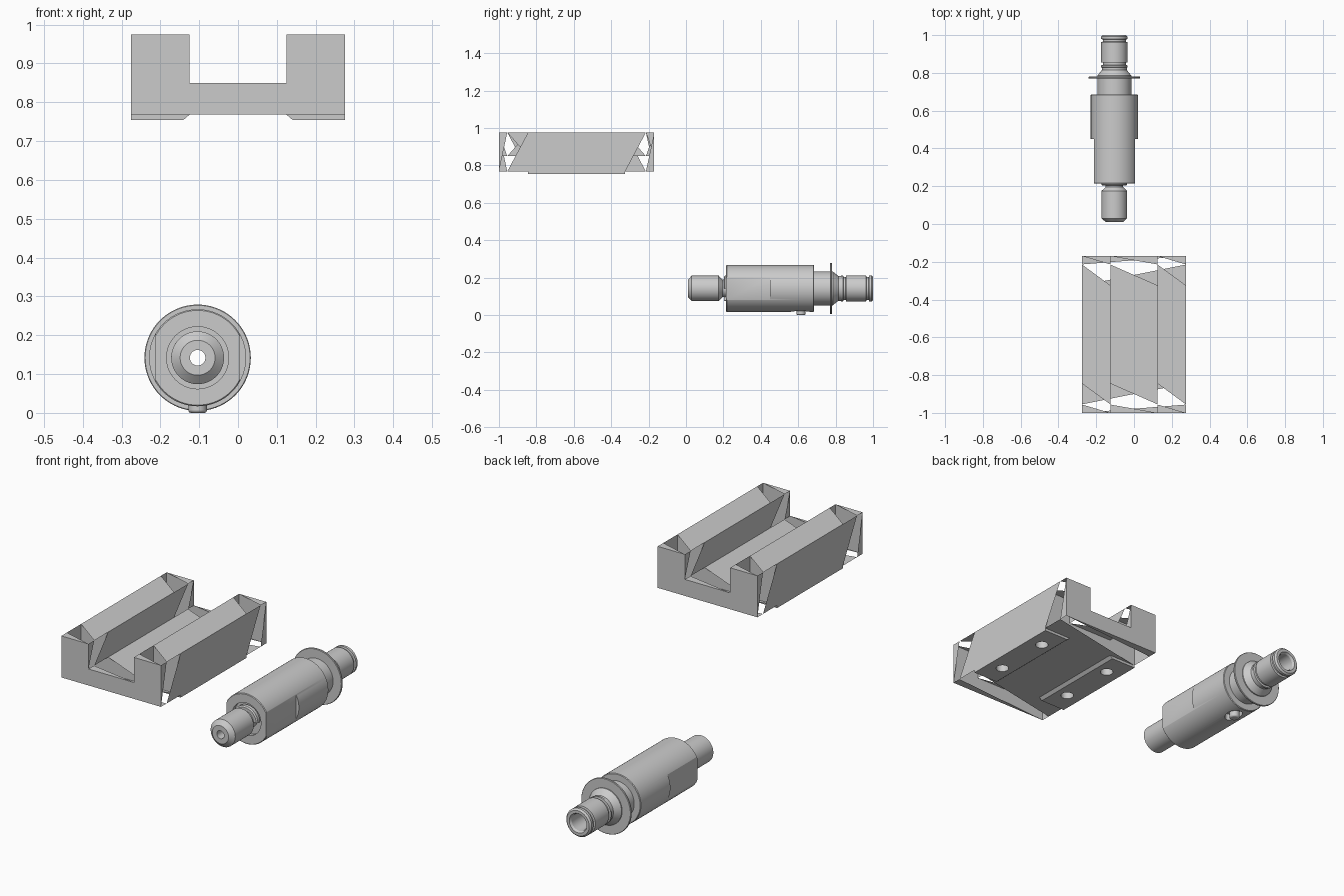
import bpy, bmesh
from math import radians, pi
from mathutils import Matrix, Vector

if "Cube" in bpy.data.objects:
    bpy.data.objects.remove(bpy.data.objects["Cube"])

AX, AZ = -0.104, 0.142          # shaft axis (runs along y)
MID_Y = -0.585                  # centre of the channel block


def make(name, bm, smooth=False):
    bmesh.ops.recalc_face_normals(bm, faces=bm.faces)
    me = bpy.data.meshes.new(name)
    bm.to_mesh(me)
    bm.free()
    ob = bpy.data.objects.new(name, me)
    bpy.context.collection.objects.link(ob)
    if smooth:
        smooth_it(ob)
    return ob


def smooth_it(ob):
    bpy.ops.object.select_all(action='DESELECT')
    ob.select_set(True)
    bpy.context.view_layer.objects.active = ob
    bpy.ops.object.shade_smooth_by_angle(angle=radians(30))


def lathe(name, pts, steps=72, start=0.0, sweep=2 * pi):
    """Spin a closed (y, radius) outline about the shaft axis."""
    bm = bmesh.new()
    vs = [bm.verts.new((AX + r, y, AZ)) for y, r in pts]
    full = sweep > 6.28
    face = bm.faces.new(vs)
    centre = Vector((AX, 0, AZ))
    bmesh.ops.rotate(bm, verts=vs, cent=centre, matrix=Matrix.Rotation(start, 3, 'Y'))
    geom = list(face.edges) if full else [face] + list(face.edges)
    if full:
        bm.faces.remove(face)
    bmesh.ops.spin(bm, geom=geom, cent=centre, axis=(0, 1, 0), angle=sweep,
                   steps=steps, use_duplicate=False)
    bmesh.ops.remove_doubles(bm, verts=bm.verts, dist=1e-5)
    return make(name, bm, True)


def box(name, lo, hi):
    bm = bmesh.new()
    bmesh.ops.create_cube(bm, size=1)
    for v in bm.verts:
        v.co = [(a + b) / 2 + c * (b - a) for a, b, c in zip(lo, hi, v.co)]
    return make(name, bm)


def post(name, x, y, z0, z1, r, stretch=1.0):
    """Upright cylinder between z0 and z1."""
    bm = bmesh.new()
    bmesh.ops.create_cone(bm, cap_ends=True, segments=32, radius1=r, radius2=r, depth=z1 - z0)
    bmesh.ops.scale(bm, vec=(1, stretch, 1), verts=bm.verts)
    bmesh.ops.translate(bm, vec=(x, y, (z0 + z1) / 2), verts=bm.verts)
    return make(name, bm, True)


def cut(ob, cutters):
    for c in cutters:
        m = ob.modifiers.new("cut", 'BOOLEAN')
        m.operation, m.solver, m.object = 'DIFFERENCE', 'EXACT', c
        bpy.context.view_layer.objects.active = ob
        bpy.ops.object.modifier_apply(modifier=m.name)
        bpy.data.objects.remove(c)
    smooth_it(ob)


# Front stub, body and rear shoulder in one turned piece with a through bore
shaft = lathe("turned_shaft", [
    (0.01, 0.02), (0.01, 0.045), (0.03, 0.068), (0.175, 0.068), (0.195, 0.047),
    (0.235, 0.047), (0.235, 0.08), (0.215, 0.08), (0.215, 0.122), (0.218, 0.125),
    (0.682, 0.125), (0.685, 0.122), (0.685, 0.09), (0.785, 0.09), (0.815, 0.066),
    (0.828, 0.066), (0.83, 0.07), (0.84, 0.07), (0.842, 0.061), (0.854, 0.061),
    (0.856, 0.07), (0.963, 0.07), (0.965, 0.061), (0.977, 0.061), (0.979, 0.07),
    (0.992, 0.07), (1.0, 0.062), (1.0, 0.048), (0.99, 0.042), (0.85, 0.042),
    (0.84, 0.02)])

# Wrench flats on the front half of the body, slot underneath
cut(shaft, [
    box("flat_cutter_l", (AX - 0.3, 0.2, -0.1), (AX - 0.109, 0.45, 0.4)),
    box("flat_cutter_r", (AX + 0.109, 0.2, -0.1), (AX + 0.3, 0.45, 0.4)),
    post("slot_cutter", AX, 0.61, -0.05, 0.05, 0.034, 1.5)])

lathe("flange", [(0.77, 0.085), (0.77, 0.135), (0.772, 0.137), (0.778, 0.137),
                 (0.78, 0.135), (0.78, 0.085)])
lathe("retaining_ring", [(0.203, 0.045), (0.203, 0.062), (0.208, 0.068),
                         (0.225, 0.068), (0.225, 0.045)], 56, radians(75), radians(285))
pin = post("locating_pin", AX, 0.615, 0.0, 0.06, 0.024)
bev = pin.modifiers.new("edge", 'BEVEL')
bev.width, bev.segments, bev.limit_method = 0.006, 2, 'ANGLE'

# Channel block: U section with two raised pads below
W, I, TOP, FLOOR, BASE, PAD = 0.275, 0.125, 0.975, 0.85, 0.768, 0.755
upper = [(-W, TOP), (-I, TOP), (-I, FLOOR), (I, FLOOR), (I, TOP), (W, TOP)]
section = upper + [(W, PAD), (0.14, PAD), (I, BASE), (-I, BASE), (-0.14, PAD), (-W, PAD)]
bm = bmesh.new()
f = bm.faces.new([bm.verts.new((x, -0.845, z)) for x, z in section])
ext = bmesh.ops.extrude_face_region(bm, geom=[f])['geom']
bmesh.ops.translate(bm, vec=(0, 0.52, 0), verts=[g for g in ext if isinstance(g, bmesh.types.BMVert)])
block = make("channel_block", bm)
cut(block, [post("hole_cutter", sx * 0.2, MID_Y + sy * 0.145, 0.7, 0.85, 0.03)
            for sx in (-1, 1) for sy in (-1, 1)])

# End caps: U-shaped plate with split triangular skirts, repeated by a half turn
outline = [(-W, BASE)] + upper + [(W, BASE)]
for name, turn in (("front_end_cap", 0), ("rear_end_cap", pi)):
    bm = bmesh.new()
    bm.faces.new([bm.verts.new((x, -1, z)) for x, z in outline])
    for a, b in zip(outline, outline[1:] + outline[:1]):
        for tri in (((a, -0.845), (b, -0.845), (b, -0.955)),
                    ((a, -1), (b, -1), (a, -0.956))):
            bm.faces.new([bm.verts.new((p[0], y, p[1])) for p, y in tri])
    bmesh.ops.rotate(bm, verts=bm.verts, cent=(0, MID_Y, 0), matrix=Matrix.Rotation(turn, 3, 'Z'))
    bmesh.ops.remove_doubles(bm, verts=bm.verts, dist=1e-5)
    make(name, bm)
